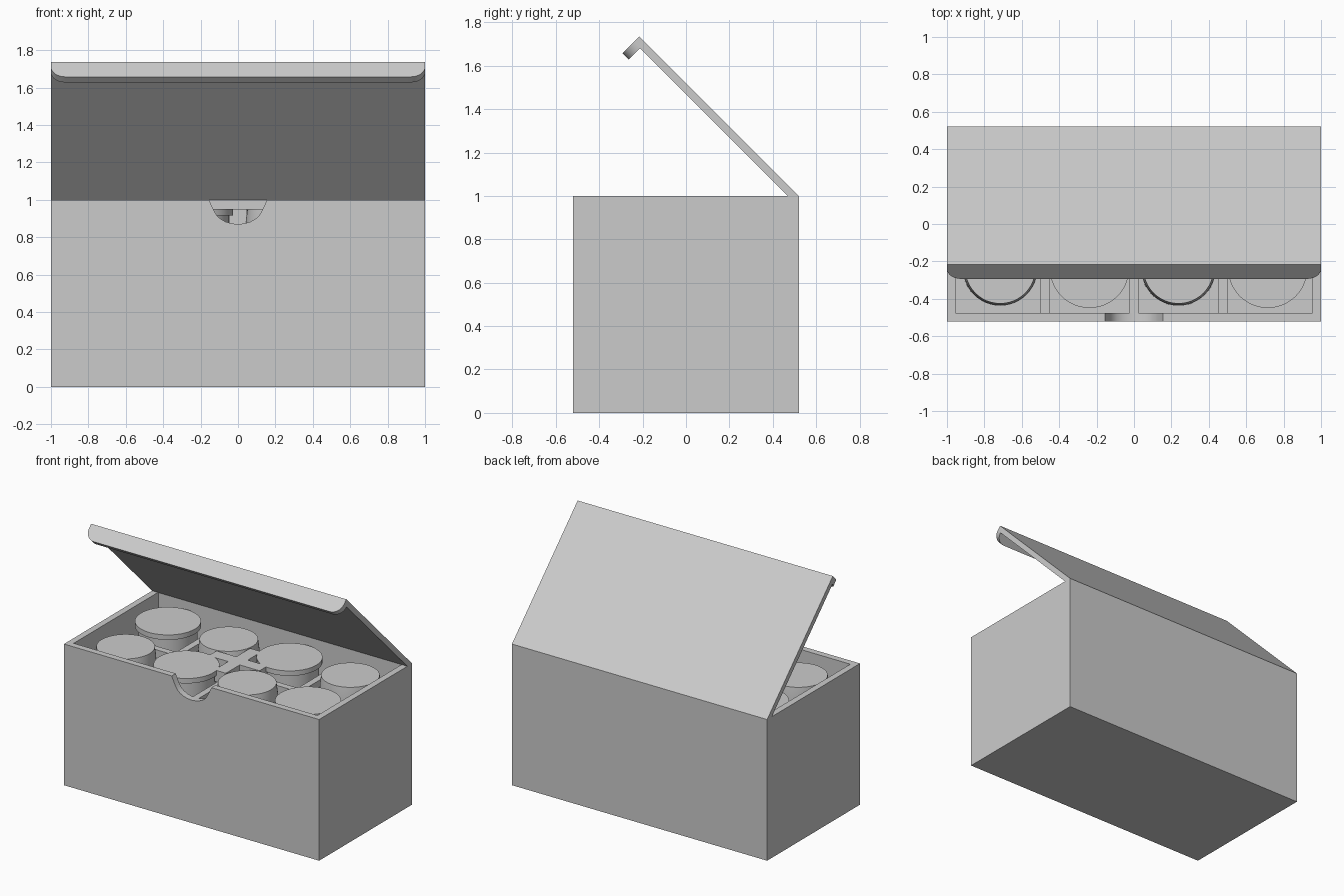
import bpy, bmesh, math
from mathutils import Vector

if "Cube" in bpy.data.objects:
    bpy.data.objects.remove(bpy.data.objects["Cube"])


def make(name, verts, faces):
    me = bpy.data.meshes.new(name)
    me.from_pydata(verts, [], faces)
    bm = bmesh.new()
    bm.from_mesh(me)
    bmesh.ops.recalc_face_normals(bm, faces=bm.faces)
    bm.to_mesh(me)
    bm.free()
    ob = bpy.data.objects.new(name, me)
    bpy.context.collection.objects.link(ob)
    return ob


def prism(name, outline, a, b, place):
    """Extrude a 2D outline between a and b; place maps (u, v, depth) to 3D."""
    n = len(outline)
    verts = [place(u, v, d) for d in (a, b) for u, v in outline]
    faces = [list(range(n)), list(range(n, 2 * n))]
    faces += [[i, (i + 1) % n, n + (i + 1) % n, n + i] for i in range(n)]
    return make(name, verts, faces)


def box(name, x0, x1, y0, y1, z0, z1):
    return prism(name, [(x0, y0), (x1, y0), (x1, y1), (x0, y1)], z0, z1,
                 lambda u, v, d: (u, v, d))


def smooth(ob):
    bpy.ops.object.select_all(action='DESELECT')
    bpy.context.view_layer.objects.active = ob
    ob.select_set(True)
    bpy.ops.object.shade_smooth_by_angle(angle=math.radians(35))


def cut(ob, cutter):
    mod = ob.modifiers.new("cut", 'BOOLEAN')
    mod.operation = 'DIFFERENCE'
    mod.solver = 'EXACT'
    mod.object = cutter
    bpy.context.view_layer.objects.active = ob
    bpy.ops.object.modifier_apply(modifier=mod.name)
    bpy.data.objects.remove(cutter)


def turned(name, profile, x, y, n=48):
    """Closed round solid from (radius, height) points."""
    verts = [(x + r * math.cos(2 * math.pi * i / n), y + r * math.sin(2 * math.pi * i / n), z)
             for r, z in profile for i in range(n)]
    faces = [list(range(n)), list(range(len(verts) - n, len(verts)))]
    for k in range(len(profile) - 1):
        faces += [[k * n + i, k * n + (i + 1) % n, (k + 1) * n + (i + 1) % n, (k + 1) * n + i]
                  for i in range(n)]
    ob = make(name, verts, faces)
    smooth(ob)
    return ob


HX, HY, T, FLOOR = 1.0, 0.52, 0.045, 0.045

# Open box with a finger notch in the front wall
case = box("case", -HX, HX, -HY, HY, 0, 1)
cut(case, box("hollow", -HX + T, HX - T, -HY + T, HY - T, FLOOR, 1.2))
half = [(0.17, 1.1), (0.155, 1.0), (0.14, 0.965)]
half += [(0.13 * math.cos(math.radians(a)), 0.96 - 0.09 * math.sin(math.radians(a)))
         for a in range(15, 90, 15)]
notch = half + [(0, 0.87)] + [(-u, v) for u, v in reversed(half)]
cut(case, prism("notch", notch, -HY - 0.1, -HY + T + 0.01, lambda u, v, d: (u, d, v)))
smooth(case)

# Lid panel, opened 45 degrees about the back edge
S = math.sqrt(0.5)


def on_lid(u, w, x):
    return Vector((x, HY - S * (u + w), 1 + S * (u - w)))


LEN, TH, DROP, R = 1.04, 0.037, 0.11, 0.075
prism("lid_panel", [(0, 0), (LEN, 0), (LEN, TH), (TH, TH)], -HX, HX, on_lid)

# Lid front flap with rounded lower corners
corner = [(HX - R + R * math.cos(math.radians(a)), DROP - R + R * math.sin(math.radians(a)))
          for a in range(0, 91, 10)]
flap = [(-HX, 0.005), (HX, 0.005)] + corner + [(-x, w) for x, w in reversed(corner)]
smooth(prism("lid_flap", flap, LEN - 0.042, LEN, lambda x, w, u: on_lid(u, w, x)))

# Dividers
IX, IY, DT, DZ = HX - T, HY - T, 0.023, 0.87
box("long_divider", -IX, IX, -DT, DT, FLOOR, DZ)
for i, x in enumerate((-0.476, 0, 0.476)):
    box(f"cross_divider_{i}", x - DT, x + DT, -IY, IY, FLOOR, DZ)

# Raised cross in the middle
a, b = 0.045, 0.2
arms = [(a, a), (a, b), (-a, b), (-a, a), (-b, a), (-b, -a),
        (-a, -a), (-a, -b), (a, -b), (a, -a), (b, -a), (b, a)]
prism("centre_cross", arms, DZ, 0.95, lambda u, v, d: (u, v, d))

# Eight containers, alternating plain tapered tubs and lidded jars
tub = [(0.2, FLOOR), (0.197, 0.88), (0.188, 0.95)]
jar = [(0.19, FLOOR), (0.19, 0.915), (0.212, 0.915), (0.212, 0.95)]
for col, x in enumerate((-0.715, -0.238, 0.238, 0.715)):
    for row, y in enumerate((-0.237, 0.237)):
        lidded = (col + row) % 2
        turned(("jar" if lidded else "tub") + f"_{col}_{row}", jar if lidded else tub, x, y)
